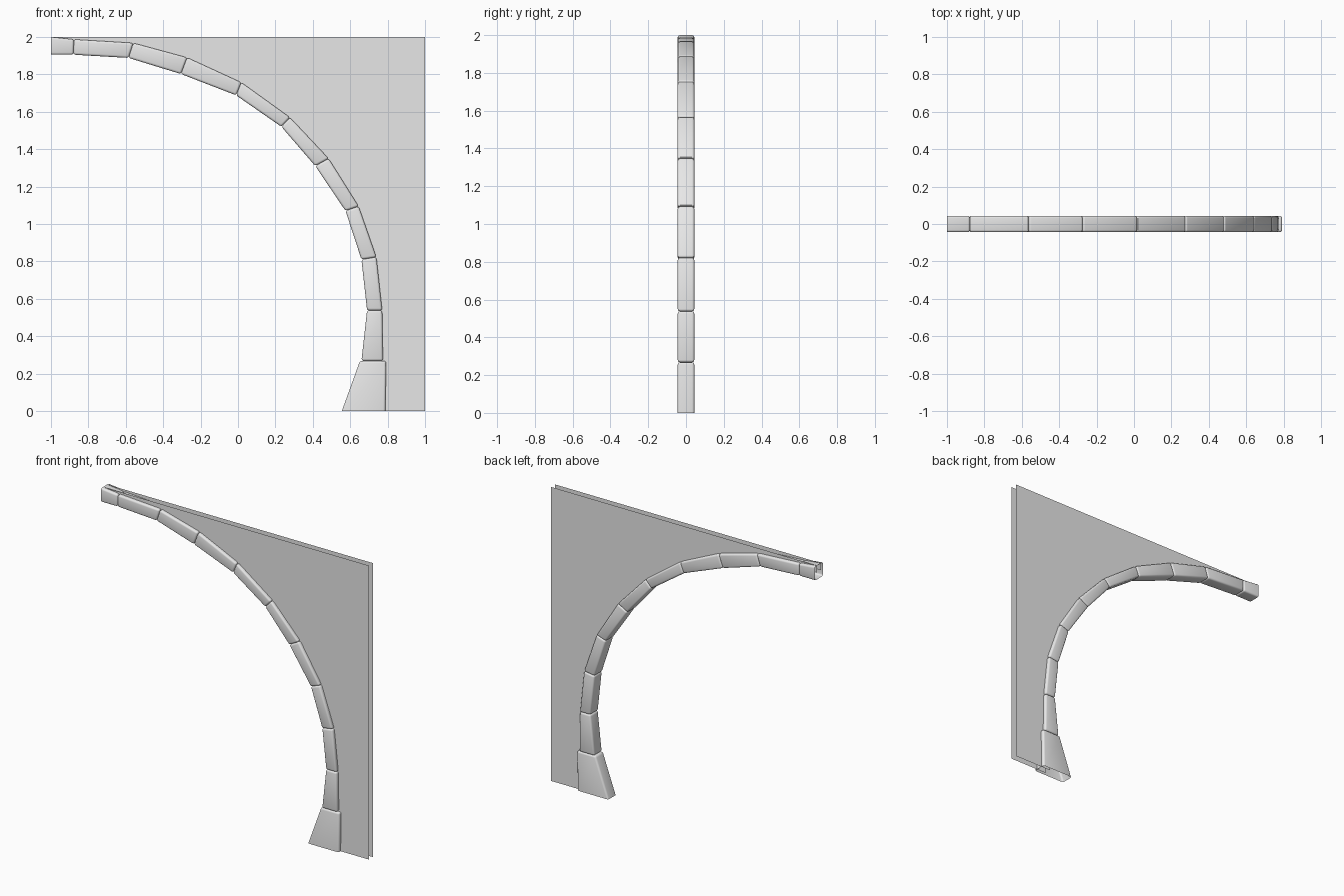
import bpy
import bmesh
from mathutils import Vector

cube = bpy.data.objects.get("Cube")
if cube:
    bpy.data.objects.remove(cube, do_unlink=True)

HALF_DEPTH = 0.044
PANEL_Y = 0.022

stone = bpy.data.materials.new("light grey stone")
stone.use_nodes = True
GREY = (0.8, 0.8, 0.8, 1.0)
stone.diffuse_color = GREY
stone.node_tree.nodes["Principled BSDF"].inputs["Base Color"].default_value = GREY

# Joints of the half arch from crown to foot: (outer x, z), (inner x, z)
joints = [
    ((-1.0, 2.0), (-1.0, 1.905)),
    ((-0.877, 1.987), (-0.88, 1.905)),
    ((-0.56, 1.968), (-0.585, 1.888)),
    ((-0.272, 1.89), (-0.305, 1.802)),
    ((0.018, 1.757), (-0.01, 1.688)),
    ((0.278, 1.57), (0.232, 1.52)),
    ((0.485, 1.35), (0.413, 1.31)),
    ((0.645, 1.095), (0.575, 1.07)),
    ((0.74, 0.823), (0.66, 0.81)),
    ((0.771, 0.538), (0.69, 0.538)),
    ((0.775, 0.268), (0.66, 0.268)),
]
foot = [((0.792, 0.268), (0.652, 0.268)), ((0.788, 0.0), (0.555, 0.0))]


def finish(name, bm):
    mesh = bpy.data.meshes.new(name)
    bm.to_mesh(mesh)
    bm.free()
    mesh.materials.append(stone)
    obj = bpy.data.objects.new(name, mesh)
    bpy.context.collection.objects.link(obj)
    return obj


def arch_stone(name, start, end, open_at=None):
    """Rounded wedge block between two joints, optionally open at one end."""
    bm = bmesh.new()
    outline = [start[0], end[0], end[1], start[1]]
    front = [bm.verts.new((x, -HALF_DEPTH, z)) for x, z in outline]
    back = [bm.verts.new((x, HALF_DEPTH, z)) for x, z in outline]
    bm.faces.new(front)
    bm.faces.new(back[::-1])
    sides = []
    for i in range(4):
        j = (i + 1) % 4
        sides.append(bm.faces.new((front[j], front[i], back[i], back[j])))
    bmesh.ops.recalc_face_normals(bm, faces=bm.faces[:])
    if open_at is not None:
        bmesh.ops.delete(bm, geom=[sides[open_at]], context='FACES_ONLY')
    obj = finish(name, bm)
    bevel = obj.modifiers.new("rounded edges", 'BEVEL')
    bevel.width = 0.012
    bevel.segments = 3
    bevel.limit_method = 'ANGLE'
    bevel.angle_limit = 0.5
    bpy.ops.object.select_all(action='DESELECT')
    obj.select_set(True)
    bpy.context.view_layer.objects.active = obj
    bpy.ops.object.modifier_apply(modifier=bevel.name)
    bpy.ops.object.shade_smooth_by_angle(angle=0.6)


# Arch stones; the crown stone is cut open where the other half would join
for n, (a, b) in enumerate(zip(joints, joints[1:])):
    name = "crown_stone" if n == 0 else f"arch_stone_{n}"
    arch_stone(name, a, b, 3 if n == 0 else None)

# Flared foot, open underneath
arch_stone("foot_stone", foot[0], foot[1], 1)

# Thin spandrel sheets, their curved edge buried in the middle of the stones
middle = [(Vector(o) + Vector(i)) / 2 for o, i in joints]
outline = [(1, 0), (1, 2), (-1, 2)] + [tuple(p) for p in middle] + [(0.72, 0)]
for name, y in (("front_panel", -PANEL_Y), ("back_panel", PANEL_Y)):
    bm = bmesh.new()
    verts = [bm.verts.new((x, y, z)) for x, z in outline]
    face = bm.faces.new(verts)
    face.normal_update()
    if face.normal.y * y < 0:
        face.normal_flip()
    finish(name, bm)
